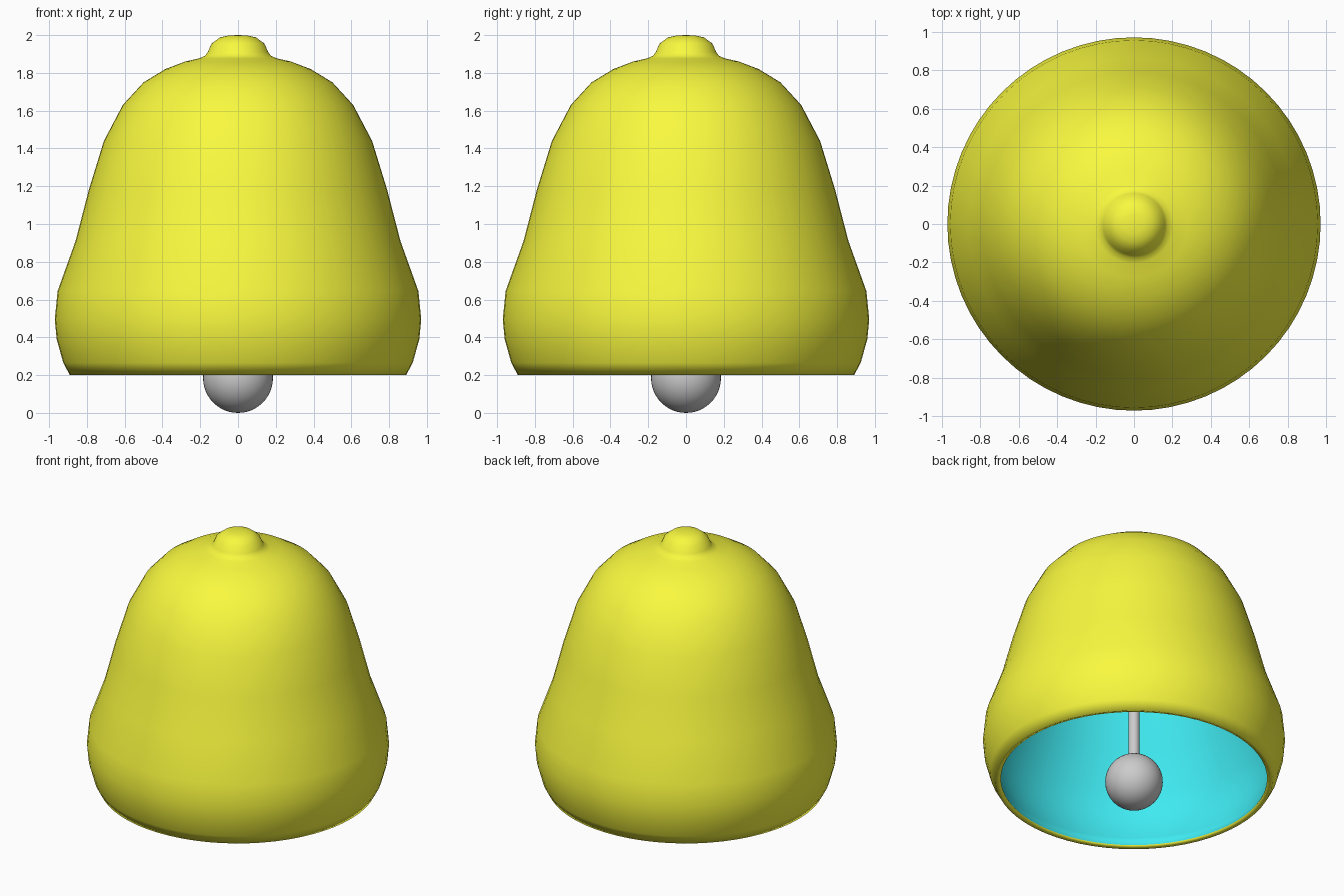
import bpy, bmesh
from math import cos, sin, tau

if "Cube" in bpy.data.objects:
    bpy.data.objects.remove(bpy.data.objects["Cube"])

SEGMENTS = 64


def material(name, color):
    mat = bpy.data.materials.new(name)
    mat.diffuse_color = color
    mat.use_nodes = True
    mat.node_tree.nodes["Principled BSDF"].inputs["Base Color"].default_value = mat.diffuse_color
    return mat


def lathe(bm, profile, mat_index):
    """Spin a (radius, z) profile round the z axis; radius 0 makes a pole."""
    rings = []
    for r, z in profile:
        if r == 0:
            rings.append([bm.verts.new((0, 0, z))] * SEGMENTS)
        else:
            rings.append([bm.verts.new((r * cos(tau * i / SEGMENTS), r * sin(tau * i / SEGMENTS), z))
                          for i in range(SEGMENTS)])
    for a, b in zip(rings, rings[1:]):
        for i in range(SEGMENTS):
            j = (i + 1) % SEGMENTS
            corners = list(dict.fromkeys((a[i], a[j], b[j], b[i])))
            face = bm.faces.new(corners)
            face.smooth = True
            face.material_index = mat_index


# Bell shell: yellow outside with knob and rim, cyan lining inside
outer = [(0, 2.0), (0.05, 1.998), (0.095, 1.988), (0.14, 1.955), (0.16, 1.91), (0.175, 1.89),
         (0.205, 1.877), (0.28, 1.86), (0.385, 1.82), (0.5, 1.75), (0.61, 1.63), (0.71, 1.44),
         (0.79, 1.18), (0.86, 0.91), (0.955, 0.645), (0.97, 0.495), (0.96, 0.39),
         (0.925, 0.265), (0.89, 0.2), (0.855, 0.21)]
inner = [(0.855, 0.21), (0.885, 0.28), (0.92, 0.395), (0.93, 0.495), (0.915, 0.635),
         (0.82, 0.9), (0.75, 1.17), (0.67, 1.425), (0.58, 1.605), (0.475, 1.715),
         (0.37, 1.78), (0.2, 1.835), (0, 1.845)]

bm = bmesh.new()
lathe(bm, outer, 0)
lathe(bm, inner, 1)
bmesh.ops.remove_doubles(bm, verts=bm.verts, dist=0.0001)
bmesh.ops.recalc_face_normals(bm, faces=bm.faces)
mesh = bpy.data.meshes.new("bell_shell")
bm.to_mesh(mesh)
bm.free()
mesh.materials.append(material("yellow", (0.95, 0.95, 0.05, 1)))
mesh.materials.append(material("cyan", (0.05, 0.82, 0.88, 1)))
shell = bpy.data.objects.new("bell_shell", mesh)
bpy.context.collection.objects.link(shell)

# Clapper ball
bpy.ops.mesh.primitive_uv_sphere_add(segments=48, ring_count=24, radius=0.185, location=(0, 0, 0.185))
bpy.context.object.name = "clapper_ball"
bpy.ops.object.shade_smooth()

# Clapper rod, hanging from the inside of the crown
bottom, top = 0.3, 1.86
bpy.ops.mesh.primitive_cylinder_add(vertices=32, radius=0.036, depth=top - bottom,
                                    location=(0, 0, (top + bottom) / 2))
bpy.context.object.name = "clapper_rod"
bpy.ops.object.shade_smooth_by_angle()
